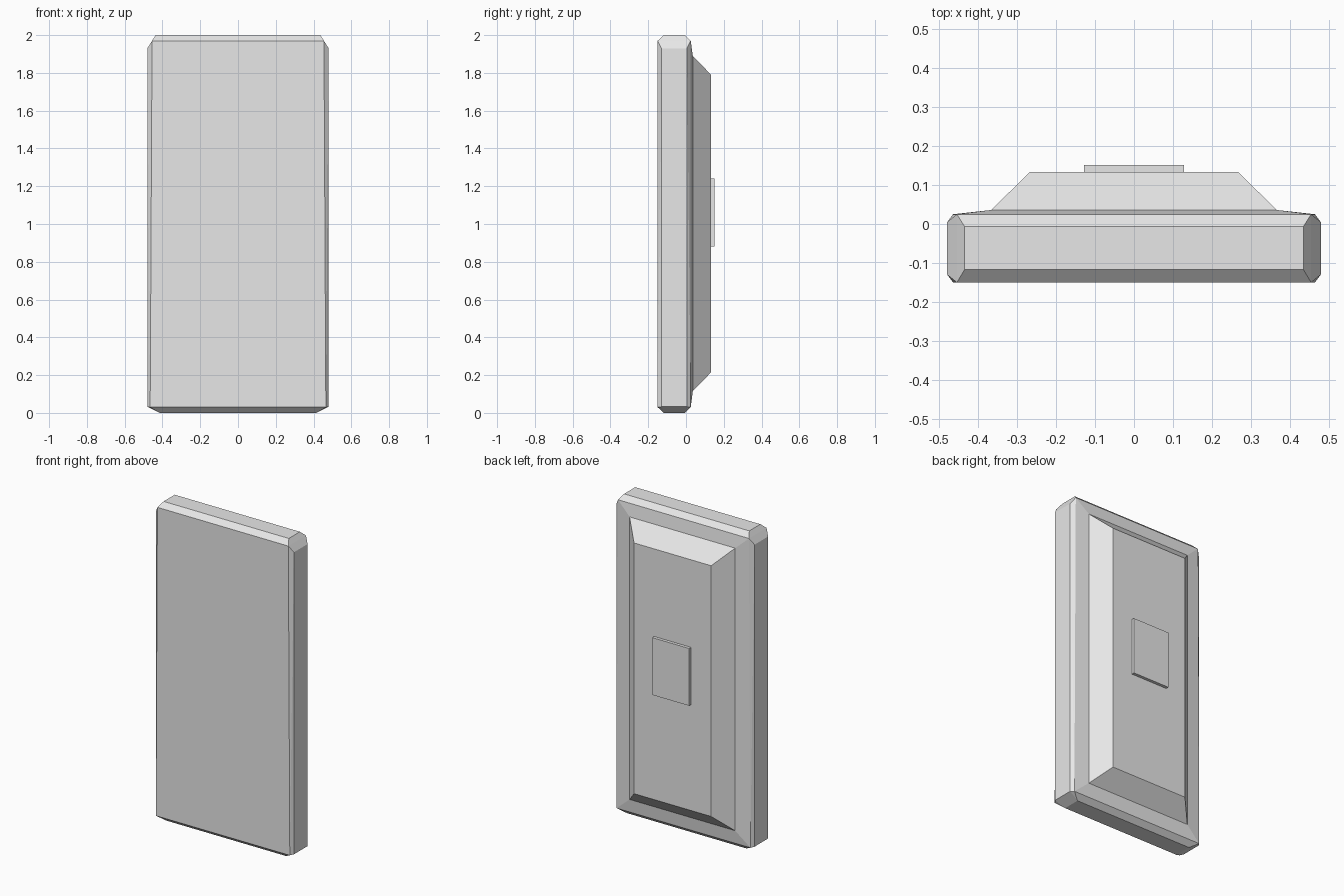
import bpy
import bmesh

cube = bpy.data.objects.get("Cube")
if cube:
    bpy.data.objects.remove(cube, do_unlink=True)

grey = bpy.data.materials.new("light grey")
grey.use_nodes = True
colour = (0.8, 0.8, 0.8, 1)
grey.diffuse_color = colour
grey.node_tree.nodes["Principled BSDF"].inputs["Base Color"].default_value = colour


def rectangle(half_width, y, low, high):
    """Four corners of an upright rectangle facing front or back."""
    return [(x, y, z) for x in (-half_width, half_width) for z in (low, high)]


def solid(name, points):
    """Flat-faced convex solid around the given corner points."""
    bm = bmesh.new()
    for p in points:
        bm.verts.new(p)
    bmesh.ops.convex_hull(bm, input=bm.verts[:])
    bmesh.ops.dissolve_limit(bm, angle_limit=0.02, verts=bm.verts[:], edges=bm.edges[:])
    bmesh.ops.recalc_face_normals(bm, faces=bm.faces[:])
    mesh = bpy.data.meshes.new(name)
    bm.to_mesh(mesh)
    bm.free()
    mesh.materials.append(grey)
    obj = bpy.data.objects.new(name, mesh)
    bpy.context.scene.collection.objects.link(obj)
    return obj


# Chamfered slab: front and back outlines, side faces, top and bottom faces
slab = []
for y in (-0.15, 0.025):
    for x in (-1, 1):
        slab += [(x * 0.455, y, 1.97), (x * 0.465, y, 0.03)]
for y in (-0.13, 0.005):
    slab += rectangle(0.48, y, 0.033, 1.93)
for x in (-1, 1):
    for y in (-0.117, -0.007):
        slab += [(x * 0.435, y, 2.0), (x * 0.415, y, 0)]
# Shallow sloping rim around the back panel
slab += rectangle(0.367, 0.036, 0.115, 1.89)
solid("slab_body", slab)

# Raised back panel with sloping sides
solid("back_panel",
      rectangle(0.367, 0.036, 0.115, 1.89) + rectangle(0.268, 0.133, 0.215, 1.79))

# Small square plate on the back panel
solid("back_plate",
      rectangle(0.128, 0.133, 0.88, 1.24) + rectangle(0.128, 0.152, 0.88, 1.24))
